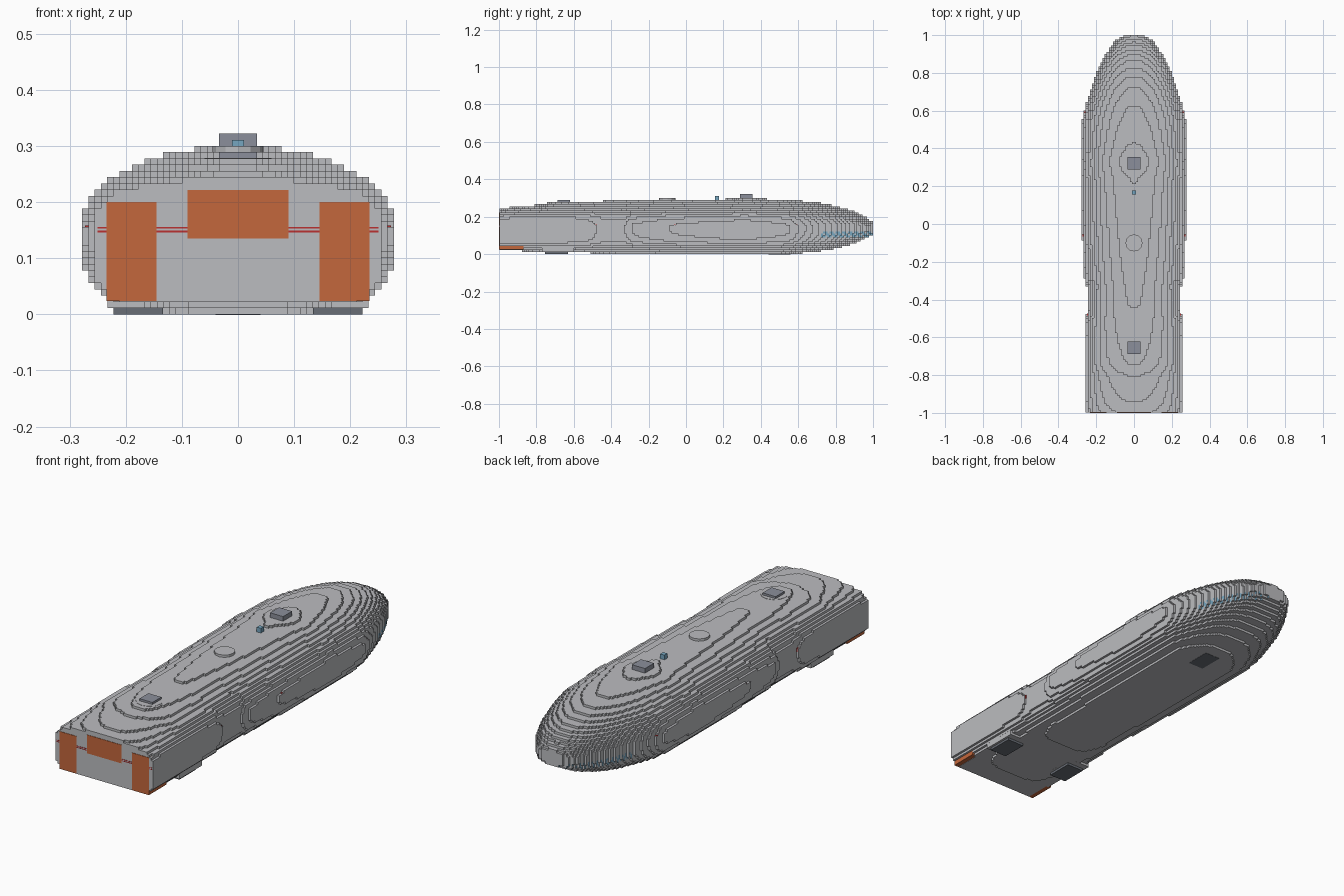
import bpy
import bmesh
from mathutils import Vector

cube = bpy.data.objects.get("Cube")
if cube:
    bpy.data.objects.remove(cube, do_unlink=True)


def material(name, colour):
    m = bpy.data.materials.new(name)
    m.use_nodes = True
    rgba = (*colour, 1)
    m.diffuse_color = rgba
    m.node_tree.nodes["Principled BSDF"].inputs["Base Color"].default_value = rgba
    return m


HULL = material("hull grey", (.5, .505, .525))
ORANGE = material("engine orange", (.55, .135, .045))
SLATE = material("slate blue grey", (.26, .275, .325))
DARK = material("dark grey", (.14, .155, .18))
BLUE = material("window blue", (.18, .38, .53))
RED = material("light red", (.5, .03, .03))


def finish(bm, name, *mats):
    mesh = bpy.data.meshes.new(name)
    bm.to_mesh(mesh)
    bm.free()
    for m in mats:
        mesh.materials.append(m)
    obj = bpy.data.objects.new(name, mesh)
    bpy.context.collection.objects.link(obj)
    return obj


def box(name, mat, x, y, z):
    """Block given by its (low, high) extent on each axis."""
    bm = bmesh.new()
    bmesh.ops.create_cube(bm, size=1)
    for v in bm.verts:
        v.co = Vector([a + (b - a) * (c + .5) for (a, b), c in zip((x, y, z), v.co)])
    return finish(bm, name, mat)


def mirrored(name, mat, x, y, z):
    box("left_" + name, mat, x, y, z)
    box("right_" + name, mat, (-x[1], -x[0]), y, z)


def lerp(points, t):
    """Straight-line interpolation through (position, value) points."""
    for (a, va), (b, vb) in zip(points, points[1:]):
        if t <= b:
            return va + (vb - va) * max(0, (t - a) / (b - a))
    return points[-1][1]


# Hull profiles along its length: half width, roof height, floor height
WIDTH = [(-1, .257), (-.55, .257), (-.45, .247), (-.33, .25), (-.29, .262), (-.07, .273),
         (.3, .28), (.55, .273), (.64, .25), (.8, .2), (.9, .15), (.97, .1), (1, .05)]
ROOF = [(-1, .242), (-.95, .25), (-.8, .262), (-.74, .273), (-.43, .284), (0, .291),
        (.24, .295), (.33, .301), (.42, .295), (.62, .284), (.72, .273), (.78, .262),
        (.87, .239), (.93, .215), (1, .17)]
FLOOR = [(-1, .02), (-.55, .008), (-.4, -.002), (.5, -.002), (.62, .0055), (.75, .02),
         (.85, .042), (.93, .068), (1, .105)]
TOP_POWER = [(-1, 4), (-.3, 2.2), (1, 2.2)]
LOW_POWER = [(-1, 6), (-.3, 3.2), (1, 3.2)]
MID = .145
ROWS, LAYERS = 180, 28
CELL = 2 / ROWS
STEP = 1.998 / ROWS


def half_cells(row, layer):
    """Half width of the hull, in cells, on one row of one layer."""
    if not (0 <= row < ROWS and 0 <= layer < LAYERS):
        return 0
    y, z = -1 + (row + .5) * CELL, (layer + .5) * CELL
    if z > MID:
        d, p, q = (z - MID) / (lerp(ROOF, y) - MID), lerp(TOP_POWER, y), 2
    else:
        d, p = (MID - z) / (MID - lerp(FLOOR, y)), lerp(LOW_POWER, y)
        q = p
    return round(lerp(WIDTH, y) * (1 - d ** p) ** (1 / q) / CELL) if d < 1 else 0


# Stepped hull: each row is one bar of cells, keeping only its exposed faces
bm = bmesh.new()


def quad(points, normal, colour=0):
    f = bm.faces.new([bm.verts.new(p) for p in points])
    f.normal_update()
    if f.normal.dot(Vector(normal)) < 0:
        f.normal_flip()
    f.material_index = colour


cells = {(j, k): half_cells(j, k) for j in range(-1, ROWS + 1) for k in range(-1, LAYERS + 1)}
for (j, k), w in cells.items():
    if not w:
        continue
    y0, z0 = -.998 + j * STEP, k * CELL
    y1, z1 = y0 + STEP, z0 + CELL
    # Window band hatched round the nose
    window = int(y0 > .72 and 8 <= k <= 10 and (j + k) % 3 > 0)
    for s in (-1, 1):
        x = s * w * CELL
        quad([(x, y0, z0), (x, y1, z0), (x, y1, z1), (x, y0, z1)], (s, 0, 0), window)
    for dj, dk in ((1, 0), (-1, 0), (0, 1), (0, -1)):
        n = cells[j + dj, k + dk]
        if n >= w:
            continue
        for a, b in ([(-w, -n), (n, w)] if n else [(-w, w)]):
            a, b = a * CELL, b * CELL
            if dj:
                y = y1 if dj > 0 else y0
                pts = [(a, y, z0), (b, y, z0), (b, y, z1), (a, y, z1)]
            else:
                z = z1 if dk > 0 else z0
                pts = [(a, y0, z), (b, y0, z), (b, y1, z), (a, y1, z)]
            quad(pts, (0, dj, dk))
finish(bm, "hull", HULL, BLUE)

# Engines at the stern
mirrored("engine", ORANGE, (.145, .234), (-1, -.87), (.0235, .2))
box("centre_engine", ORANGE, (-.09, .09), (-1, -.95), (.135, .222))

# Thin stern light strips
for i, z in enumerate((.146, .153)):
    box(f"stern_strip_{i + 1}", RED, (-.25, .25), (-.999, -.99), (z, z + .003))

# Roof domes, turrets and sensor
for name, y, r, low, high in (("roof_dome", -.1, .045, .27, .3),
                              ("rear_turret_ring", -.66, .06, .26, .279)):
    bm = bmesh.new()
    bmesh.ops.create_cone(bm, cap_ends=True, segments=12, radius1=r, radius2=r, depth=high - low)
    bmesh.ops.translate(bm, verts=bm.verts, vec=(0, y, (low + high) / 2))
    finish(bm, name, HULL)
box("front_turret", SLATE, (-.034, .034), (.288, .355), (.267, .322))
box("rear_turret", SLATE, (-.034, .034), (-.688, -.621), (.25, .289))
box("roof_sensor", BLUE, (-.011, .011), (.155, .177), (.28, .311))

# Landing feet with their fairings
mirrored("foot_fairing", HULL, (.122, .233), (-.77, -.6), (.011, .034))
mirrored("rear_foot", DARK, (.134, .222), (-.755, -.63), (0, .02))
box("front_foot", DARK, (-.04, .04), (.44, .56), (-.001, .01))

# Small side lights
for i, (y, x) in enumerate(((-.48, .247), (-.06, .27), (.59, .262))):
    mirrored(f"side_light_{i + 1}", RED, (x - .02, x + .003), (y - .005, y + .005), (.14, .158))
